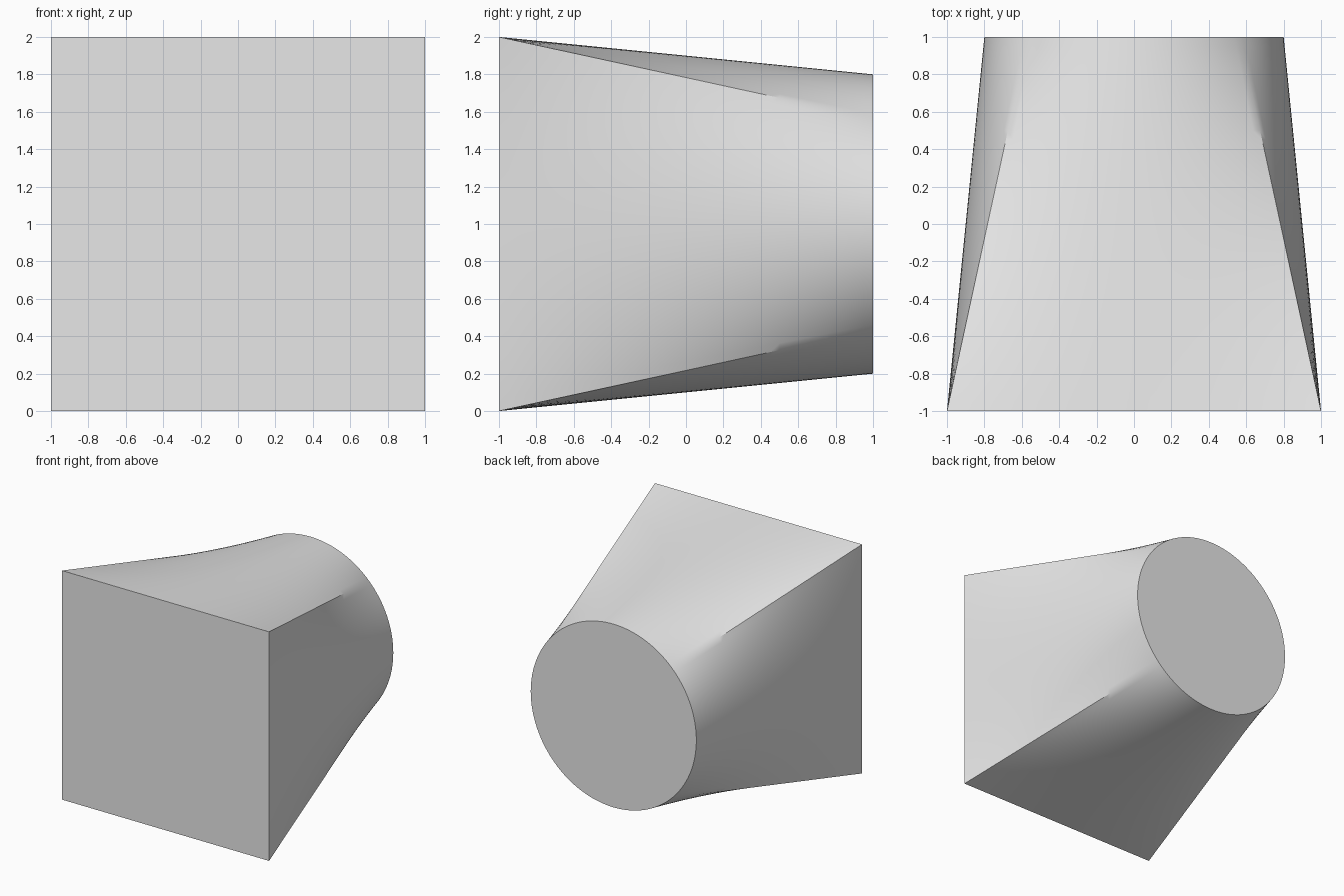
import bpy
import bmesh
from math import sin, cos, pi, radians
from mathutils import Vector

default_cube = bpy.data.objects.get("Cube")
if default_cube:
    bpy.data.objects.remove(default_cube)

PER_SIDE = 32      # points along each side of the square
RINGS = 40         # steps from the square end to the round end
RADIUS = 0.8

grey = bpy.data.materials.new("plain grey")
grey.use_nodes = True
colour = (0.8, 0.8, 0.8, 1)
grey.diffuse_color = colour
grey.node_tree.nodes["Principled BSDF"].inputs["Base Color"].default_value = colour

# Matching outlines, each quarter starting at a corner
corners = [Vector((1, -1, 0)), Vector((1, -1, 2)),
           Vector((-1, -1, 2)), Vector((-1, -1, 0))]
square, circle = [], []
for side in range(4):
    for step in range(PER_SIDE):
        f = step / PER_SIDE
        square.append(corners[side].lerp(corners[(side + 1) % 4], f))
        a = (side + f) * pi / 2 - pi / 4
        circle.append(Vector((RADIUS * cos(a), 1, 1 + RADIUS * sin(a))))

# Straight-ruled loft with flat end caps
bm = bmesh.new()
rings = [[bm.verts.new(p.lerp(q, r / RINGS)) for p, q in zip(square, circle)]
         for r in range(RINGS + 1)]
count = len(square)
for near, far in zip(rings, rings[1:]):
    for i in range(count):
        j = (i + 1) % count
        bm.faces.new((near[i], near[j], far[j], far[i]))
bm.faces.new(rings[0])
bm.faces.new(rings[-1])
bmesh.ops.recalc_face_normals(bm, faces=bm.faces)

mesh = bpy.data.meshes.new("square_to_round_body")
bm.to_mesh(mesh)
bm.free()
mesh.materials.append(grey)
body = bpy.data.objects.new("square_to_round_body", mesh)
bpy.context.collection.objects.link(body)

# Corners stay creased near the square and fade towards the circle
bpy.ops.object.select_all(action='DESELECT')
body.select_set(True)
bpy.context.view_layer.objects.active = body
bpy.ops.object.shade_smooth_by_angle(angle=radians(30))
